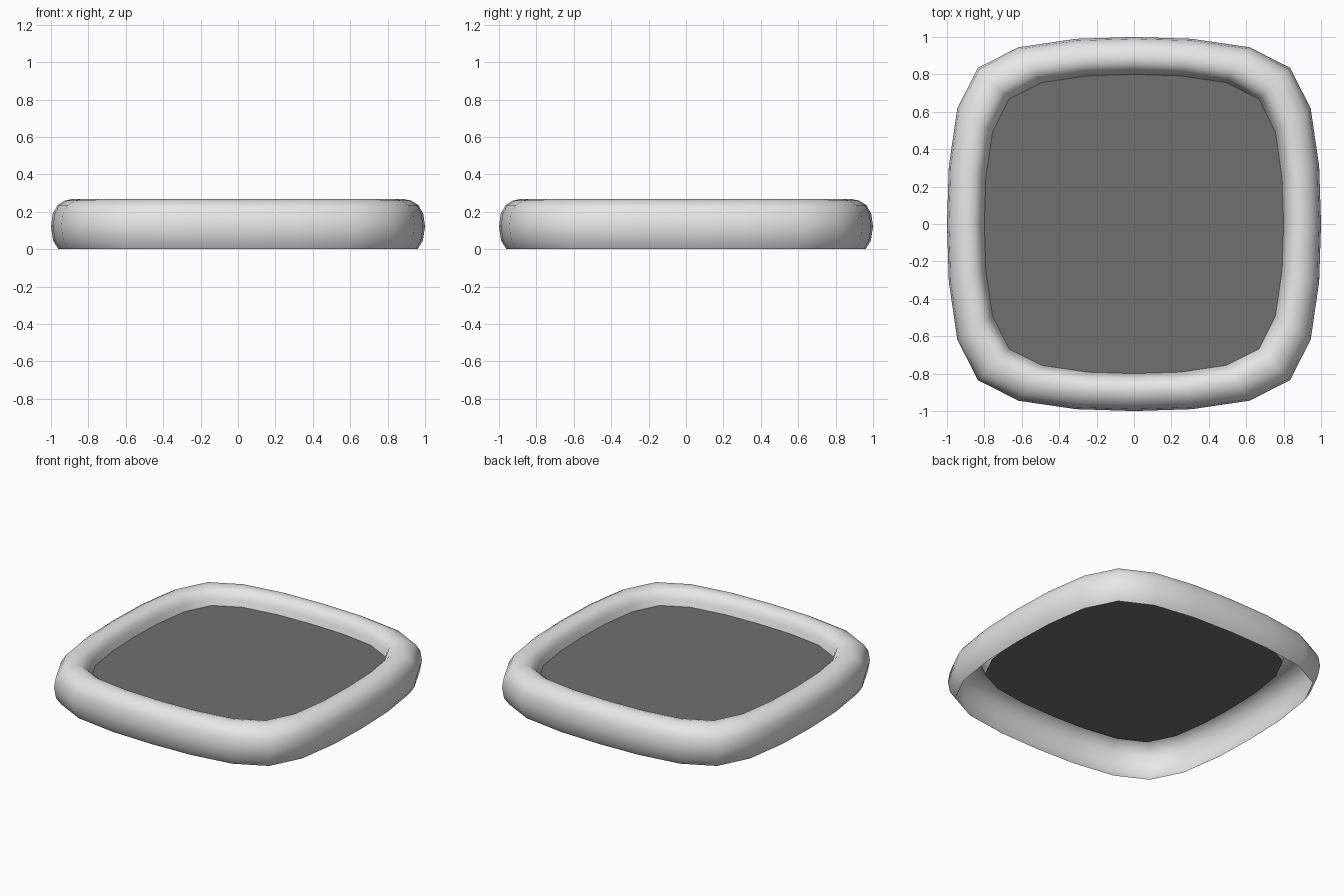
import bpy
import bmesh
import math
from mathutils import Matrix, Vector

cube = bpy.data.objects.get("Cube")
if cube:
    bpy.data.objects.remove(cube, do_unlink=True)


def material(name, value):
    mat = bpy.data.materials.new(name)
    mat.use_nodes = True
    colour = (value, value, value, 1.0)
    mat.diffuse_color = colour
    mat.node_tree.nodes["Principled BSDF"].inputs["Base Color"].default_value = colour
    return mat


def make_object(name, bm, mat):
    mesh = bpy.data.meshes.new(name)
    bm.to_mesh(mesh)
    bm.free()
    mesh.materials.append(mat)
    obj = bpy.data.objects.new(name, mesh)
    bpy.context.collection.objects.link(obj)
    return obj


# Rounded square outline: one quarter, turned four times
quarter = [(1.0, 0.0), (0.99, 0.31), (0.945, 0.617), (0.835, 0.835),
           (0.617, 0.945), (0.31, 0.99)]
outline = []
for turn in range(4):
    rotation = Matrix.Rotation(turn * math.pi / 2, 2)
    outline += [rotation @ Vector(p) for p in quarter]


def add_ring(bm, scale, z):
    return [bm.verts.new((p.x * scale, p.y * scale, z)) for p in outline]


# Rim section (scale, height): open at the bottom, over the crest, down inside
section = [(0.96, 0.0), (0.988, 0.045), (1.0, 0.12), (0.99, 0.19),
           (0.965, 0.235), (0.925, 0.26), (0.885, 0.268), (0.85, 0.258),
           (0.825, 0.236), (0.812, 0.205), (0.80, 0.165)]

bm = bmesh.new()
rings = [add_ring(bm, s, z) for s, z in section]
count = len(outline)
for low, high in zip(rings, rings[1:]):
    for i in range(count):
        j = (i + 1) % count
        bm.faces.new((low[i], low[j], high[j], high[i]))
rim = make_object("padded_rim", bm, material("light grey", 0.8))
rim.data.shade_smooth()

# Flat panel closing the inside of the rim
bm = bmesh.new()
bm.faces.new(add_ring(bm, *section[-1]))
make_object("centre_panel", bm, material("dark grey", 0.16))
